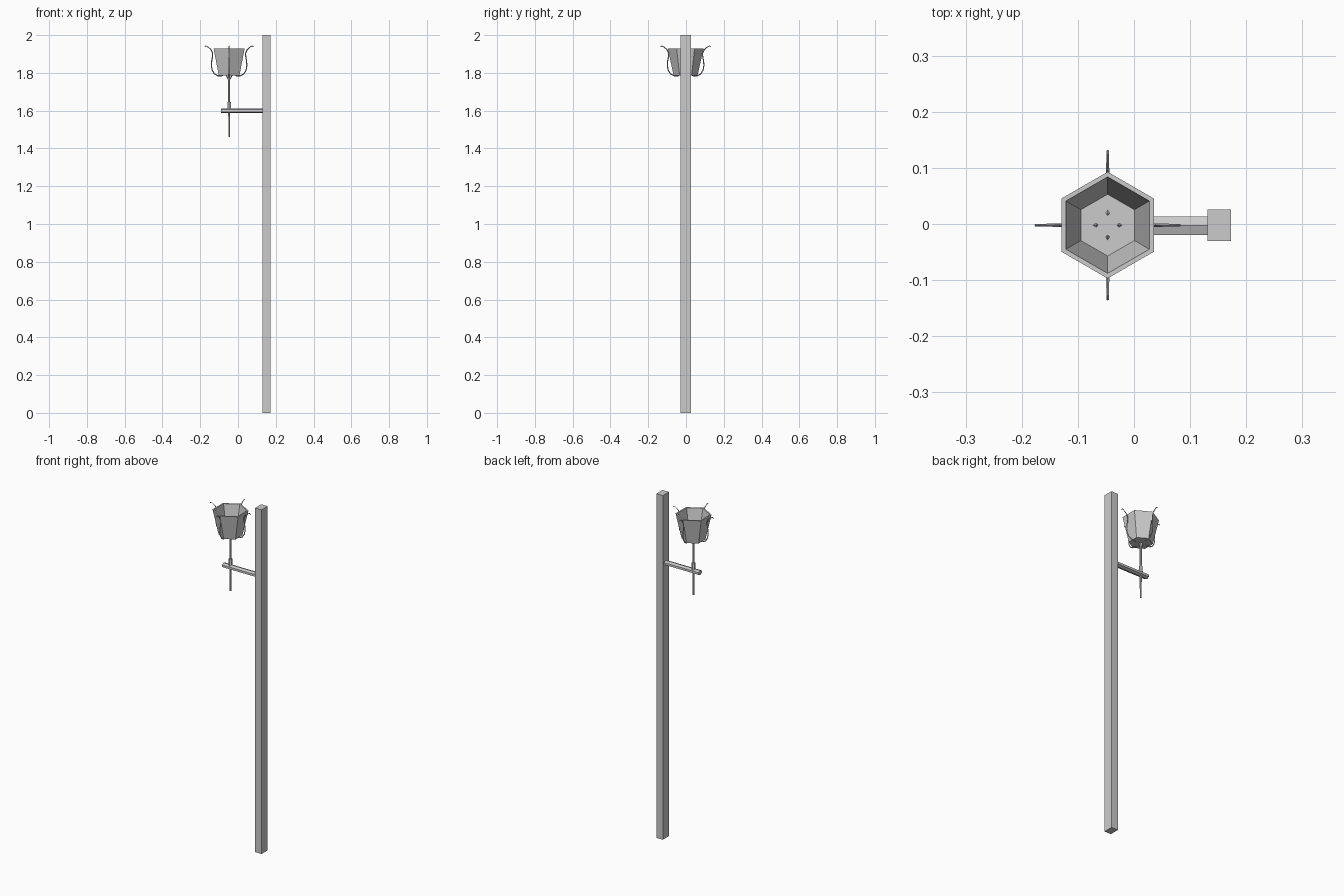
import bpy, bmesh, math

if "Cube" in bpy.data.objects:
    bpy.data.objects.remove(bpy.data.objects["Cube"])

CX, CY = -0.047, -0.002   # axis of the torch


def make_object(name, bm):
    bmesh.ops.recalc_face_normals(bm, faces=bm.faces)
    mesh = bpy.data.meshes.new(name)
    bm.to_mesh(mesh)
    bm.free()
    obj = bpy.data.objects.new(name, mesh)
    bpy.context.collection.objects.link(obj)
    return obj


def lathe(name, profile, sides=6):
    """Flat-sided turned part around the torch axis, with capped ends."""
    bm = bmesh.new()
    rings = []
    for r, z in profile:
        rings.append([bm.verts.new((CX + r * math.sin(2 * math.pi * i / sides),
                                    CY + r * math.cos(2 * math.pi * i / sides), z))
                      for i in range(sides)])
    for a, b in zip(rings, rings[1:]):
        for i in range(sides):
            j = (i + 1) % sides
            bm.faces.new((a[i], a[j], b[j], b[i]))
    bm.faces.new(rings[0])
    bm.faces.new(rings[-1])
    return make_object(name, bm)


def box(name, lo, hi):
    bm = bmesh.new()
    bmesh.ops.create_cube(bm, size=1)
    for v in bm.verts:
        v.co = [lo[k] + (v.co[k] + 0.5) * (hi[k] - lo[k]) for k in range(3)]
    return make_object(name, bm)


# Tall wooden post
box("post", (0.131, -0.03, 0), (0.173, 0.026, 2))

# Hollow six-sided fire bowl
lathe("fire_bowl", [(0.063, 1.785), (0.095, 1.93), (0.086, 1.93), (0.055, 1.795)])

# Torch stem and the collar above the bracket
lathe("stem", [(0.005, 1.46), (0.006, 1.785)])
lathe("collar", [(0.011, 1.595), (0.010, 1.647)])

# Horizontal six-sided bracket bar, ridge upwards
bm = bmesh.new()
ends = [[bm.verts.new((x, -0.003 + 0.0165 / 0.866 * math.sin(i * math.pi / 3),
                       1.600 + 0.0125 * math.cos(i * math.pi / 3))) for i in range(6)]
        for x in (-0.09, 0.135)]
for i in range(6):
    j = (i + 1) % 6
    bm.faces.new((ends[0][i], ends[0][j], ends[1][j], ends[1][i]))
bm.faces.new(ends[0])
bm.faces.new(ends[1])
make_object("bracket_bar", bm)

# Four thin curled holders around the bowl
path = [(0.004, 1.765), (0.012, 1.782), (0.02, 1.796), (0.038, 1.785), (0.06, 1.785),
        (0.078, 1.795), (0.09, 1.815), (0.094, 1.84), (0.092, 1.865), (0.088, 1.885),
        (0.087, 1.905), (0.096, 1.924), (0.11, 1.936), (0.122, 1.943), (0.129, 1.938)]
for n in range(4):
    c, s = math.cos(n * math.pi / 2), math.sin(n * math.pi / 2)
    curve = bpy.data.curves.new("holder", "CURVE")
    curve.dimensions = "3D"
    curve.bevel_depth = 0.003
    curve.bevel_resolution = 0
    curve.use_fill_caps = True
    spline = curve.splines.new("POLY")
    spline.points.add(len(path) - 1)
    # The two holders at the bowl's corners stand slightly further out
    k = 1.03 if n % 2 else 1.0
    for p, (r, z) in zip(spline.points, path):
        p.co = (CX + k * r * c, CY + k * r * s, z, 1)
        p.radius = 1.0 if r < 0.1 else 0.8
    spline.use_smooth = False
    obj = bpy.data.objects.new(f"holder_{n + 1}", curve)
    bpy.context.collection.objects.link(obj)
